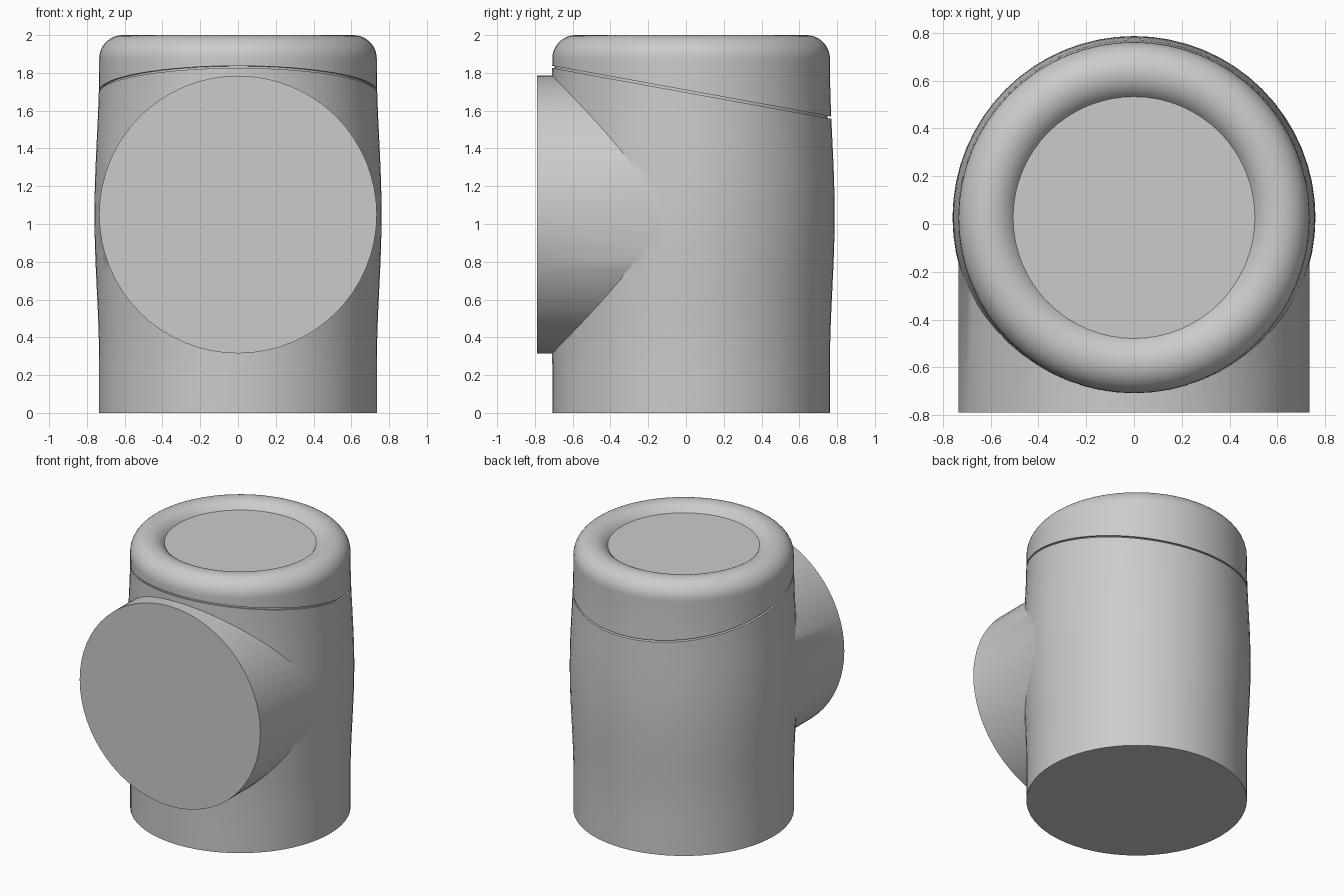
import bpy, bmesh, math
from mathutils import Vector, Matrix

if "Cube" in bpy.data.objects:
    bpy.data.objects.remove(bpy.data.objects["Cube"])

SIDES = 64
AXIS_Y = 0.027      # vertical axis of the main pipe
R = 0.735           # nominal pipe radius
MID = 1.05          # height of the branch axis

grey = bpy.data.materials.new("plain grey")
grey.use_nodes = True
colour = (0.6, 0.6, 0.6, 1)
grey.diffuse_color = colour
grey.node_tree.nodes["Principled BSDF"].inputs["Base Color"].default_value = colour


def lathe(profile):
    """Solid of revolution about z from (radius, height) points, bottom to top."""
    bm = bmesh.new()
    rings = []
    for r, z in profile:
        rings.append([bm.verts.new((r * math.cos(2 * math.pi * i / SIDES),
                                    r * math.sin(2 * math.pi * i / SIDES), z))
                      for i in range(SIDES)])
    for a, b in zip(rings, rings[1:]):
        for i in range(SIDES):
            j = (i + 1) % SIDES
            bm.faces.new((a[i], a[j], b[j], b[i]))
    bm.faces.new(rings[0][::-1])
    bm.faces.new(rings[-1])
    return bm


def cut(bm, height, side):
    """Keep the part above (side 1) or below (side -1) the sloping seam plane."""
    normal = Vector((0, 0.182, 1)).normalized()
    geom = bm.verts[:] + bm.edges[:] + bm.faces[:]
    res = bmesh.ops.bisect_plane(bm, geom=geom, plane_co=(0, 0, height), plane_no=normal,
                                 clear_inner=side > 0, clear_outer=side < 0)
    edges = [e for e in res["geom_cut"] if isinstance(e, bmesh.types.BMEdge)]
    bmesh.ops.contextual_create(bm, geom=edges)
    bmesh.ops.recalc_face_normals(bm, faces=bm.faces)


def finish(name, bm, matrix):
    bm.transform(matrix)
    mesh = bpy.data.meshes.new(name)
    bm.to_mesh(mesh)
    bm.free()
    mesh.materials.append(grey)
    ob = bpy.data.objects.new(name, mesh)
    bpy.context.collection.objects.link(ob)
    return ob


def smooth(ob):
    bpy.ops.object.select_all(action="DESELECT")
    ob.select_set(True)
    bpy.context.view_layer.objects.active = ob
    bpy.ops.object.shade_smooth_by_angle(angle=math.radians(30))


# Gently bulged wall, then a rounded lip curling into a shallow recess
profile = [(R, 0)]
for i in range(17):
    z = MID - 0.8 + 0.1 * i
    profile.append((R + 0.0125 * (1 + math.cos(math.pi * (z - MID) / 0.8)), z))
LIP = 0.125
for i in range(19):
    a = math.radians(146) * i / 18
    profile.append((R - LIP + LIP * math.cos(a), 2 - LIP + LIP * math.sin(a)))

upright = Matrix.Translation((0, AXIS_Y, 0))

# Main pipe below the seam
bm = lathe(profile)
cut(bm, 1.692, -1)
body = finish("main_pipe", bm, upright)

# Cap above the seam
bm = lathe(profile)
cut(bm, 1.704, 1)
cap = finish("top_cap", bm, upright)

# Recessed core filling the seam groove
bm = lathe([(R - 0.012, 1.45), (R - 0.012, 1.87)])
cut(bm, 1.705, -1)
cut(bm, 1.691, 1)
core = finish("seam_core", bm, upright)

# Side branch joined into the main pipe
bm = lathe([(R, 0), (R, 0.79)])
branch = finish("side_branch", bm,
                Matrix.Translation((0, 0, MID)) @ Matrix.Rotation(math.pi / 2, 4, "X"))
union = body.modifiers.new("join_branch", "BOOLEAN")
union.operation = "UNION"
union.solver = "EXACT"
union.object = branch
bpy.context.view_layer.objects.active = body
bpy.ops.object.modifier_apply(modifier=union.name)
bpy.data.objects.remove(branch)

for ob in (body, cap, core):
    smooth(ob)
